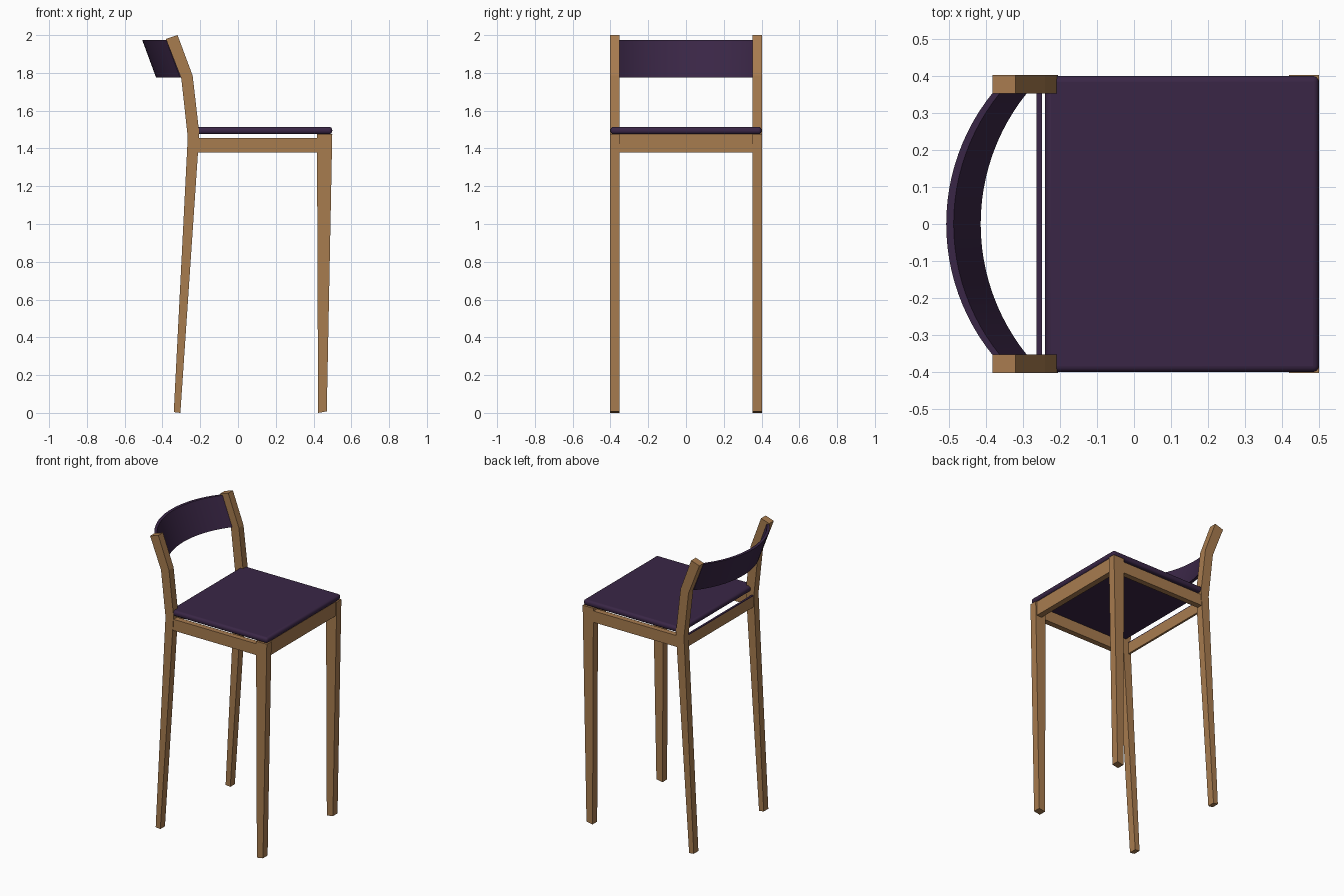
import bpy, bmesh, math

if "Cube" in bpy.data.objects:
    bpy.data.objects.remove(bpy.data.objects["Cube"])


def material(name, rgb):
    m = bpy.data.materials.new(name)
    m.diffuse_color = (*rgb, 1)
    m.use_nodes = True
    m.node_tree.nodes["Principled BSDF"].inputs["Base Color"].default_value = m.diffuse_color
    return m


WOOD = material("warm wood", (0.39, 0.20, 0.078))
PURPLE = material("dark purple upholstery", (0.042, 0.0195, 0.061))


def finish(name, bm, mat):
    bmesh.ops.recalc_face_normals(bm, faces=bm.faces)
    me = bpy.data.meshes.new(name)
    bm.to_mesh(me)
    bm.free()
    me.materials.append(mat)
    ob = bpy.data.objects.new(name, me)
    bpy.context.collection.objects.link(ob)
    return ob


def loft(name, rings, mat):
    """Join equal-length rings of points into a capped solid."""
    bm = bmesh.new()
    vs = [[bm.verts.new(p) for p in r] for r in rings]
    n = len(rings[0])
    for a, b in zip(vs, vs[1:]):
        for i in range(n):
            j = (i + 1) % n
            bm.faces.new((a[i], a[j], b[j], b[i]))
    bm.faces.new(vs[0])
    bm.faces.new(vs[-1])
    return finish(name, bm, mat)


def box(name, x0, x1, y0, y1, z0, z1, mat):
    ring = [(x0, y0), (x1, y0), (x1, y1), (x0, y1)]
    return loft(name, [[(x, y, z) for x, y in ring] for z in (z0, z1)], mat)


def leg(name, left, right, side):
    """Side profile given as left and right edges, extruded across y."""
    rings = []
    for (xl, zl), (xr, zr) in zip(left, right):
        ys = (side * 0.352, side * 0.402)
        rings.append([(xl, ys[0], zl), (xr, ys[0], zr), (xr, ys[1], zr), (xl, ys[1], zl)])
    return loft(name, rings, WOOD)


# Legs and side rails, mirrored across y
for side, label in ((-1, "right"), (1, "left")):
    leg("back_leg_" + label,
        [(-0.34, 0.004), (-0.266, 1.46), (-0.30, 1.77), (-0.382, 1.98)],
        [(-0.305, 0.0), (-0.205, 1.48), (-0.24, 1.785), (-0.32, 2.0)], side)
    leg("front_leg_" + label,
        [(0.424, 0.0), (0.418, 1.476)],
        [(0.47, 0.008), (0.499, 1.476)], side)
    y0, y1 = sorted((side * 0.36, side * 0.398))
    box("side_rail_" + label, -0.225, 0.43, y0, y1, 1.379, 1.456, WOOD)

# Front and back rails
box("front_rail", 0.45, 0.49, -0.355, 0.355, 1.379, 1.476, WOOD)
box("back_rail", -0.263, -0.249, -0.355, 0.355, 1.379, 1.454, WOOD)
box("back_rail_trim", -0.263, -0.249, -0.355, 0.355, 1.454, 1.459, PURPLE)

# Seat pad with rounded edges
seat = box("seat", -0.24, 0.499, -0.3995, 0.3995, 1.476, 1.514, PURPLE)
bev = seat.modifiers.new("rounded", "BEVEL")
bev.width = 0.016
bev.segments = 4

# Curved, reclined backrest
R, HALF, N = 0.563, 0.356, 24
sweep = math.asin(HALF / R)
rings = []
for i in range(N + 1):
    a = -sweep + 2 * sweep * i / N
    y, dx = R * math.sin(a), R * (1 - math.cos(a))
    rings.append([(-0.507 + dx, y, 1.974), (-0.487 + dx, y, 1.974),
                  (-0.414 + dx, y, 1.776), (-0.434 + dx, y, 1.776)])
back = loft("backrest", rings, PURPLE)

for ob in (seat, back):
    bpy.context.view_layer.objects.active = ob
    ob.select_set(True)
    bpy.ops.object.shade_smooth_by_angle(angle=math.radians(35))
    ob.select_set(False)
